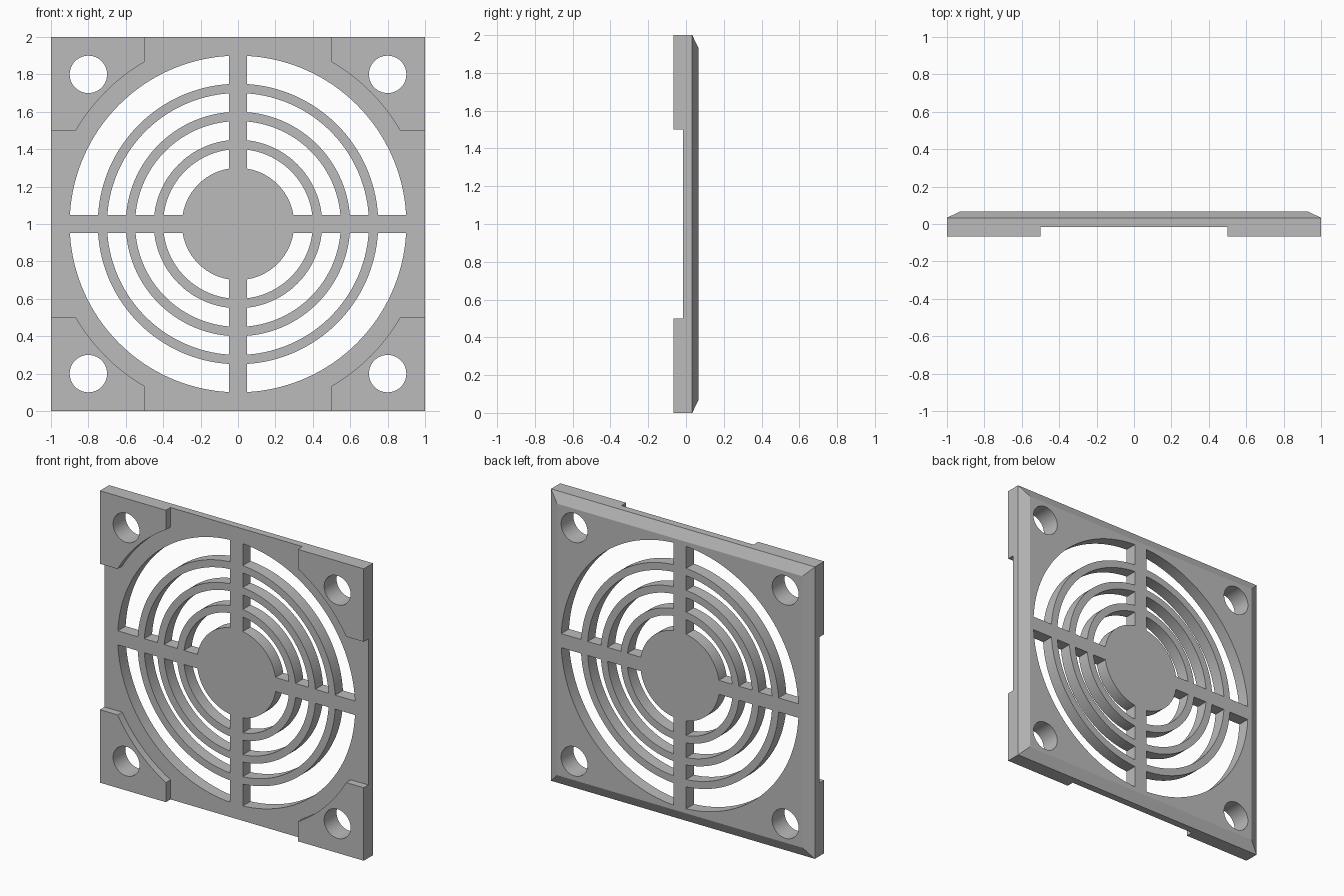
import bpy, bmesh
from math import sin, cos, asin, pi, radians

HALF = 0.067          # half the total depth
RECESS_Y = -0.017     # front face between the corner pads
BAR = 0.048           # half width of the cross bars

if "Cube" in bpy.data.objects:
    bpy.data.objects.remove(bpy.data.objects["Cube"])


def arc(r, a, b, n):
    return [(r * cos(a + (b - a) * i / n), r * sin(a + (b - a) * i / n)) for i in range(n + 1)]


def turn(points, k):
    """Rotate profile points by k quarter turns."""
    for _ in range(k):
        points = [(-z, x) for x, z in points]
    return points


def prism(bm, points, y0, y1, inset=1.0):
    """Extrude an x-z profile along y, scaling the far end by inset."""
    front = [bm.verts.new((x, y0, z + 1)) for x, z in points]
    back = [bm.verts.new((x * inset, y1, z * inset + 1)) for x, z in points]
    bm.faces.new(front)
    bm.faces.new(back[::-1])
    for i in range(len(points)):
        j = (i + 1) % len(points)
        bm.faces.new((front[j], front[i], back[i], back[j]))
    return back


def make_object(name, bm):
    bmesh.ops.recalc_face_normals(bm, faces=bm.faces)
    mesh = bpy.data.meshes.new(name)
    bm.to_mesh(mesh)
    bm.free()
    ob = bpy.data.objects.new(name, mesh)
    bpy.context.collection.objects.link(ob)
    return ob


# Square plate with a bevelled back rim
bm = bmesh.new()
square = [(-1, -1), (1, -1), (1, 1), (-1, 1)]
prism(bm, square, -HALF, 0.033)
back = max(bm.faces, key=lambda f: f.calc_center_median().y)
rim = bmesh.ops.extrude_discrete_faces(bm, faces=[back])["faces"][0]
for v in rim.verts:
    v.co = (v.co.x * 0.93, HALF, (v.co.z - 1) * 0.93 + 1)
guard = make_object("fan_guard", bm)

# Front recess that leaves the four corner pads
bm = bmesh.new()
quarter = [(1.1, 0.5)] + arc(1.0, pi / 6, pi / 3, 24) + [(0.5, 1.1)]
prism(bm, [p for k in range(4) for p in turn(quarter, k)], -0.2, RECESS_Y)
recess = make_object("recess_cutter", bm)

# Quarter-ring vents and screw holes
bm = bmesh.new()
vents = [(0.30, 0.40), (0.45, 0.55), (0.60, 0.70), (0.75, 0.90)]
hole = [(x + 0.8, z + 0.8) for x, z in arc(0.1, 0, 2 * pi, 48)[:-1]]
for k in range(4):
    for inner, outer in vents:
        a, b = asin(BAR / outer), asin(BAR / inner)
        slot = arc(outer, a, pi / 2 - a, 32) + arc(inner, pi / 2 - b, b, 32)
        prism(bm, turn(slot, k), -0.2, 0.2)
    prism(bm, turn(hole, k), -0.2, 0.2)
openings = make_object("opening_cutter", bm)

# Cut the plate, then drop the cutters
bpy.ops.object.select_all(action="DESELECT")
bpy.context.view_layer.objects.active = guard
guard.select_set(True)
for cutter in (recess, openings):
    cutter.hide_render = True
    mod = guard.modifiers.new(cutter.name, "BOOLEAN")
    mod.operation, mod.solver, mod.object = "DIFFERENCE", "EXACT", cutter
    bpy.ops.object.modifier_apply(modifier=mod.name)
    bpy.data.objects.remove(cutter)

# Grey plastic, smooth curves, crisp bevels
grey = bpy.data.materials.new("grey_plastic")
grey.use_nodes = True
colour = (0.5, 0.5, 0.5, 1)
grey.diffuse_color = colour
grey.node_tree.nodes["Principled BSDF"].inputs["Base Color"].default_value = colour
guard.data.materials.clear()
guard.data.materials.append(grey)
bpy.ops.object.shade_smooth_by_angle(angle=radians(20))
